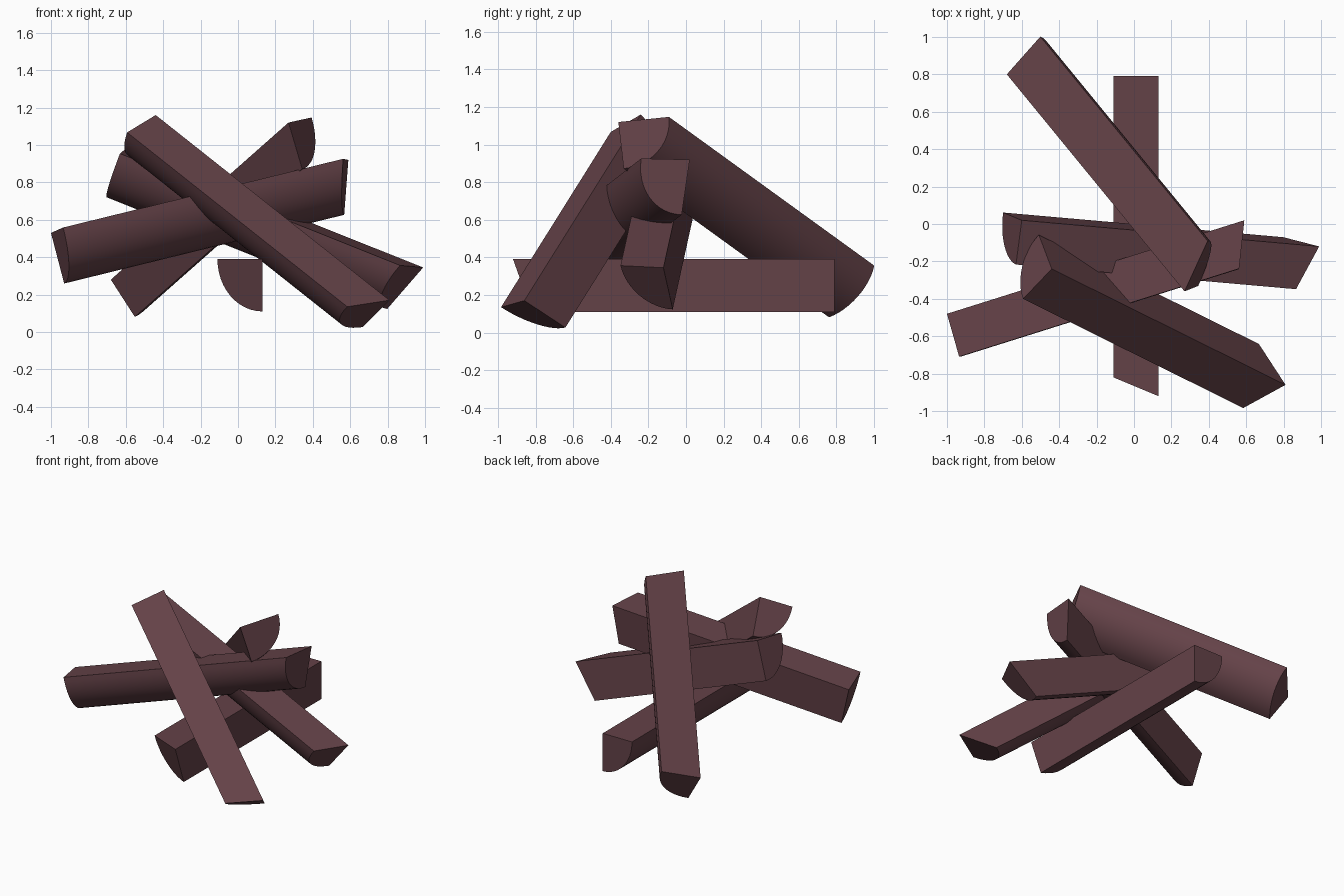
import bpy, bmesh, math
from mathutils import Vector

cube = bpy.data.objects.get("Cube")
if cube:
    bpy.data.objects.remove(cube, do_unlink=True)

# One dark reddish-brown wood
wood = bpy.data.materials.new("dark_wood")
wood.use_nodes = True
COLOR = (0.127, 0.054, 0.064, 1)
wood.diffuse_color = COLOR
wood.node_tree.nodes["Principled BSDF"].inputs["Base Color"].default_value = COLOR

NARROW, WIDE, SLANT, STEPS = 0.24, 0.28, 0.1, 12


def split_log(name, square_end, slanted_end, narrow_hint):
    """Quarter-round log: its split corner runs between the two given points."""
    start, stop = Vector(square_end), Vector(slanted_end)
    axis = (stop - start).normalized()
    hint = Vector(narrow_hint)
    side = (hint - axis * hint.dot(axis)).normalized()
    down = axis.cross(side)

    # Cross-section: split corner followed by the rounded bark side
    profile = [(0, 0)]
    for i in range(STEPS + 1):
        angle = i / STEPS * math.pi / 2
        profile.append((math.cos(angle), math.sin(angle)))

    bm = bmesh.new()
    near, far = [], []
    for s, t in profile:
        offset = side * (s * NARROW) + down * (t * WIDE)
        near.append(bm.verts.new(start + offset))
        far.append(bm.verts.new(stop + offset - axis * (SLANT * (s + t))))
    bm.faces.new(near)
    bm.faces.new(far)
    count = len(profile)
    for i in range(count):
        j = (i + 1) % count
        bm.faces.new((near[i], near[j], far[j], far[i]))
    bmesh.ops.recalc_face_normals(bm, faces=bm.faces)

    mesh = bpy.data.meshes.new(name)
    bm.to_mesh(mesh)
    bm.free()
    mesh.materials.append(wood)
    log = bpy.data.objects.new(name, mesh)
    bpy.context.collection.objects.link(log)
    bpy.ops.object.select_all(action="DESELECT")
    log.select_set(True)
    bpy.context.view_layer.objects.active = log
    bpy.ops.object.shade_smooth_by_angle(angle=math.radians(30))


# The stacked pile
split_log("ground_log", (0.13, 0.79, 0.39), (0.13, -0.92, 0.39), (-1, 0, 0))
split_log("front_leaning_log", (-0.44, -0.24, 1.16), (0.81, -0.86, 0.17), (-0.16, -0.16, -0.09))
split_log("back_leaning_log", (-0.68, 0.80, 0.28), (0.27, -0.36, 1.12), (0.13, -0.04, -0.2))
split_log("crossing_log", (-1.0, -0.48, 0.53), (0.59, 0.02, 0.92), (0.07, -0.23, 0.03))
split_log("left_sloping_log", (-0.60, 0.02, 0.98), (0.99, -0.12, 0.345), (-0.03, -0.26, -0.03))
